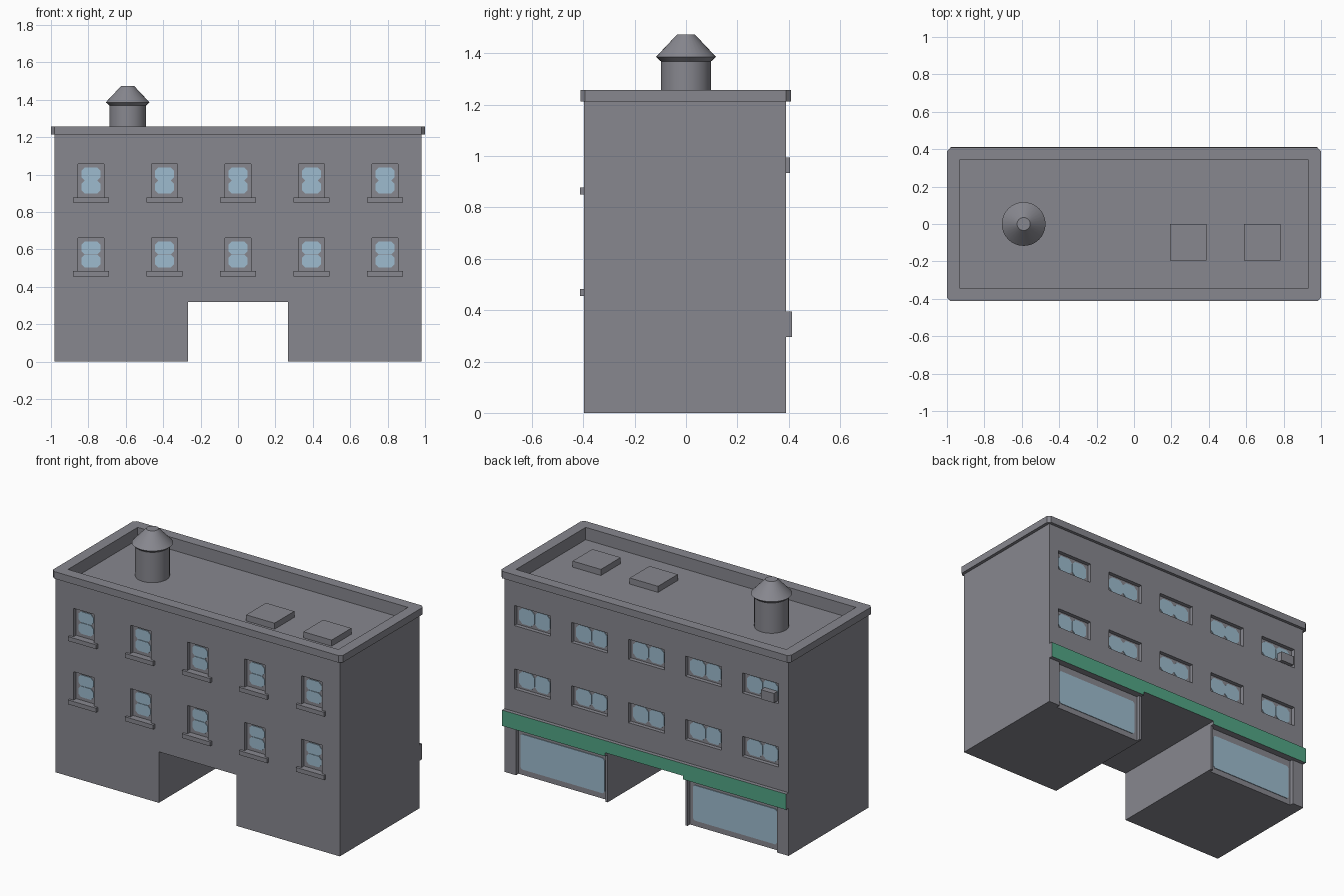
import bpy, bmesh, math
from mathutils import Matrix, Vector

if "Cube" in bpy.data.objects:
    bpy.data.objects.remove(bpy.data.objects["Cube"])


def material(name, rgb):
    m = bpy.data.materials.new(name)
    m.diffuse_color = (*rgb, 1)
    m.use_nodes = True
    m.node_tree.nodes["Principled BSDF"].inputs["Base Color"].default_value = m.diffuse_color
    return m


GREY = material("wall_grey", (0.245, 0.245, 0.275))
GLASS = material("window_blue", (0.34, 0.50, 0.62))
GREEN = material("sign_green", (0.085, 0.38, 0.235))


def add_box(bm, x, y, z):
    """Box between the given (low, high) ranges."""
    lo, hi = Vector((x[0], y[0], z[0])), Vector((x[1], y[1], z[1]))
    size = hi - lo
    bmesh.ops.create_cube(bm, size=1, matrix=Matrix.Translation((lo + hi) / 2) @
                          Matrix.Diagonal((*size, 1)))


def add_prism(bm, pts, depth):
    """Extrude a flat outline by a vector."""
    f = bm.faces.new([bm.verts.new(p) for p in pts])
    r = bmesh.ops.extrude_face_region(bm, geom=[f])
    bmesh.ops.translate(bm, vec=depth, verts=[v for v in r["geom"]
                        if isinstance(v, bmesh.types.BMVert)])


def chamfered(u, v, c):
    """Rectangle outline with cut corners."""
    (a, b), (d, e) = u, v
    return [(a + c, d), (b - c, d), (b, d + c), (b, e - c),
            (b - c, e), (a + c, e), (a, e - c), (a, d + c)]


def finish(bm, name, *mats):
    bmesh.ops.recalc_face_normals(bm, faces=bm.faces[:])
    me = bpy.data.meshes.new(name)
    bm.to_mesh(me)
    bm.free()
    ob = bpy.data.objects.new(name, me)
    bpy.context.collection.objects.link(ob)
    for m in mats:
        me.materials.append(m)
    return ob


def boxes(name, ranges, *mats):
    bm = bmesh.new()
    for r in ranges:
        add_box(bm, *r)
    return finish(bm, name, *mats)


def cut(ob, cutter):
    mod = ob.modifiers.new("cut", "BOOLEAN")
    mod.operation, mod.solver, mod.object = "DIFFERENCE", "EXACT", cutter
    bpy.context.view_layer.objects.active = ob
    bpy.ops.object.modifier_apply(modifier=mod.name)


FRONT, BACK, DEPTH = -0.397, 0.389, 0.025
COLUMNS = [-0.786, -0.393, 0, 0.393, 0.786]
FLOORS = [0, 0.395]          # height offset of each window row
PASS_X, PASS_Z = 0.268, 0.318

# Openings: passage, windows and shop fronts
openings = [((-PASS_X, PASS_X), (-1, 1), (-1, PASS_Z))]
for dz in FLOORS:
    for x in COLUMNS:
        openings.append(((x - .07, x + .07), (FRONT - .1, FRONT + DEPTH), (.483 + dz, .66 + dz)))
        openings.append(((x - .125, x + .125), (BACK - DEPTH, BACK + .1), (.535 + dz, .66 + dz)))
for a, b in ((-.9, -.283), (.283, .9)):
    openings.append(((a, b), (BACK - DEPTH, BACK + .1), (-.1, .30)))
cutter = boxes("opening_cutter", openings)
pit = boxes("roof_cutter", [((-.932, .932), (-.343, .343), (1.18, 1.4))])

# Main block and cornice
body = boxes("building_body", [((-.98, .98), (FRONT, BACK), (0, 1.213))], GREY)
cut(body, cutter)
cut(body, pit)
bm = bmesh.new()
add_prism(bm, [(x, y, 1.213) for x, y in chamfered((-1, 1), (-.411, .408), .018)], (0, 0, .044))
cornice = finish(bm, "roof_cornice", GREY)
cut(cornice, pit)
for helper in (cutter, pit):
    bpy.data.objects.remove(helper)

# Sills under the front windows
boxes("window_sills", [((x - .097, x + .097), (-.413, FRONT + .01), (.456 + dz, .483 + dz))
                       for dz in FLOORS for x in COLUMNS], GREY)

# Rounded panes: stacked pairs in front, side by side pairs at the back
bm = bmesh.new()
yf, yb = FRONT + DEPTH - .004, BACK - DEPTH + .004
for dz in FLOORS:
    for x in COLUMNS:
        for z in (.504, .574):
            pts = chamfered((x - .052, x + .052), (z + dz, z + .068 + dz), .018)
            add_prism(bm, [(u, yf, v) for u, v in pts], (0, .005, 0))
        for s in (-1, 1):
            c = x + s * .054
            pts = chamfered((c - .053, c + .053), (.548 + dz, .647 + dz), .022)
            add_prism(bm, [(u, yb, v) for u, v in pts], (0, -.005, 0))
# Shop glass
for a, b in ((-.885, -.305), (.305, .885)):
    pts = chamfered((a, b), (.035, .255), .012)
    add_prism(bm, [(u, yb, v) for u, v in pts], (0, -.005, 0))
finish(bm, "window_glass", GLASS)

# Shop sign band, green on its outer face only
sign = boxes("sign_band", [((-.98, .98), (BACK - .005, .413), (PASS_Z, .394)),
                           ((-.98, -PASS_X), (BACK - .005, .413), (.296, PASS_Z)),
                           ((PASS_X, .98), (BACK - .005, .413), (.296, PASS_Z))], GREY, GREEN)
for p in sign.data.polygons:
    p.material_index = int(p.normal.y > .9)

# Air conditioner in one back window
boxes("air_conditioner", [((-.89, -.80), (BACK - DEPTH - .005, .405), (.935, .994))], GREY)

# Roof hatches
boxes("roof_hatches", [((x, x + .195), (-.195, 0), (1.175, 1.218)) for x in (.193, .587)], GREY)

# Water tank, turned from a profile
bm = bmesh.new()
profile = [(0, 1.175), (.098, 1.175), (.098, 1.369), (.117, 1.386), (.035, 1.473), (0, 1.473)]
vs = [bm.verts.new((r, 0, z)) for r, z in profile]
es = [bm.edges.new(p) for p in zip(vs, vs[1:])]
bmesh.ops.spin(bm, geom=vs + es, cent=(0, 0, 0), axis=(0, 0, 1), angle=2 * math.pi, steps=32)
bmesh.ops.remove_doubles(bm, verts=bm.verts[:], dist=1e-4)
bmesh.ops.translate(bm, vec=(-.59, 0, 0), verts=bm.verts[:])
tank = finish(bm, "water_tank", GREY)
bpy.ops.object.select_all(action="DESELECT")
tank.select_set(True)
bpy.context.view_layer.objects.active = tank
bpy.ops.object.shade_smooth_by_angle(angle=math.radians(30))
